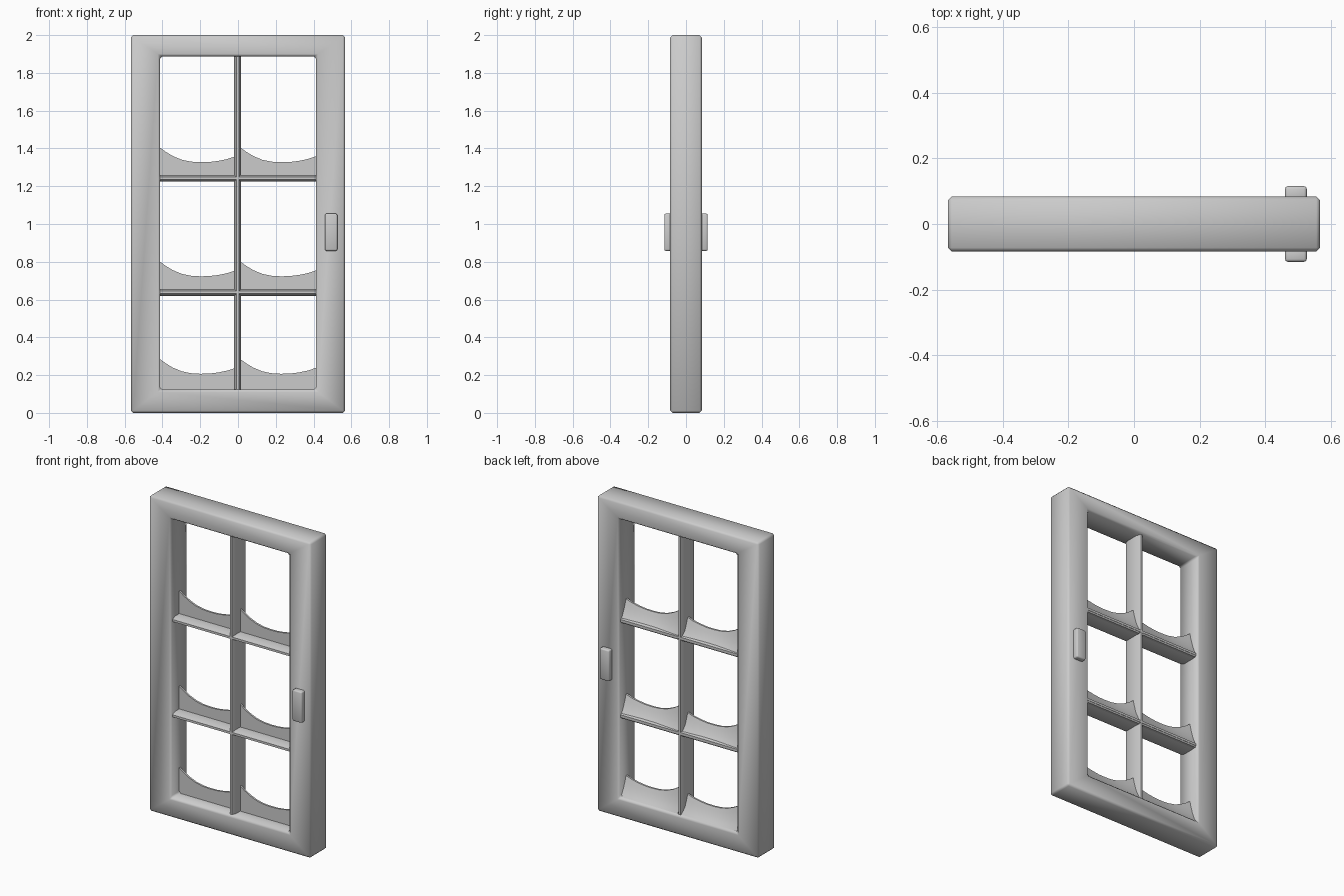
import bpy, bmesh
from math import radians

if "Cube" in bpy.data.objects:
    bpy.data.objects.remove(bpy.data.objects["Cube"])


def make_object(name, verts, faces, bevel=0.0, segments=1, smooth_angle=60):
    mesh = bpy.data.meshes.new(name)
    bm = bmesh.new()
    vs = [bm.verts.new(v) for v in verts]
    for f in faces:
        bm.faces.new([vs[i] for i in f])
    bmesh.ops.recalc_face_normals(bm, faces=bm.faces)
    if bevel:
        bmesh.ops.bevel(bm, geom=[e for e in bm.edges if e.calc_face_angle(0) > 1.0],
                        offset=bevel, segments=segments, profile=0.5, affect='EDGES')
    bm.to_mesh(mesh)
    bm.free()
    obj = bpy.data.objects.new(name, mesh)
    bpy.context.collection.objects.link(obj)
    bpy.ops.object.select_all(action='DESELECT')
    obj.select_set(True)
    bpy.context.view_layer.objects.active = obj
    bpy.ops.object.shade_smooth_by_angle(angle=radians(smooth_angle))
    return obj


def loft(name, rings, closed=False, **kw):
    """Skin equal-length closed rings; cap the ends unless the loft is a loop."""
    n, m = len(rings[0]), len(rings)
    verts = [p for r in rings for p in r]
    faces = []
    for i in range(m if closed else m - 1):
        a, b = i * n, ((i + 1) % m) * n
        faces += [(a + j, a + (j + 1) % n, b + (j + 1) % n, b + j) for j in range(n)]
    if not closed:
        faces += [tuple(range(n)), tuple(range((m - 1) * n, m * n))]
    return make_object(name, verts, faces, **kw)


def rect(x, z0, z1, y):
    return [(-x, y, z0), (x, y, z0), (x, y, z1), (-x, y, z1)]


# Mitred outer frame
D = 0.084
OUT, INN = (0.567, 0.0, 2.0), (0.412, 0.123, 1.888)
loft("window_frame", [rect(*OUT, -D), rect(*OUT, D), rect(*INN, D), rect(*INN, -D)],
     closed=True, bevel=0.012)

# Chamfered glazing bars: (width, depth) cross-section
HALF = [(0.018, 0.04), (0.007, 0.068)]
SECTION = HALF + [(-w, d) for w, d in HALF[::-1]]
SECTION += [(-w, -d) for w, d in SECTION]
loft("vertical_bar", [[(w - 0.002, d, z) for w, d in SECTION] for z in (0.11, 1.90)],
     smooth_angle=50)
BAR_HEIGHTS = (0.638, 1.242)
for i, zc in enumerate(BAR_HEIGHTS):
    loft(f"horizontal_bar_{i + 1}", [[(x, d, zc + w) for w, d in SECTION] for x in (-0.42, 0.42)],
         smooth_angle=50)

# Snow drifts behind the bars: crest heights along each pane
CREST = [(0, .163), (.08, .140), (.17, .118), (.29, .098), (.41, .088), (.53, .085),
         (.65, .086), (.77, .092), (.89, .102), (1, .117)]
# Back slope: (depth, fraction of crest height)
SLOPE = [(0.012, 1.0), (0.022, 0.75), (0.036, 0.45), (0.052, 0.2), (0.068, 0.0)]
for row, base in enumerate((0.122,) + BAR_HEIGHTS):
    for col, (x0, x1) in enumerate(((-0.414, -0.012), (0.012, 0.414))):
        rings = []
        for t, h in CREST:
            x = x0 + t * (x1 - x0)
            low = base - 0.005
            rings.append([(x, 0.0, base - 0.016), (x, 0.0, base + h)]
                         + [(x, y, low + (h + 0.005) * f) for y, f in SLOPE]
                         + [(x, 0.062, base - 0.016)])
        loft(f"snow_drift_{row + 1}_{col + 1}", rings, smooth_angle=50)

# Handle plates on both faces
for side, label in ((-1, "front"), (1, "back")):
    plate = [[(x, side * y, z) for x, z in ((.46, .858), (.526, .858), (.526, 1.055), (.46, 1.055))]
             for y in (0.07, 0.115)]
    loft(f"handle_{label}", plate, bevel=0.008, segments=2)
